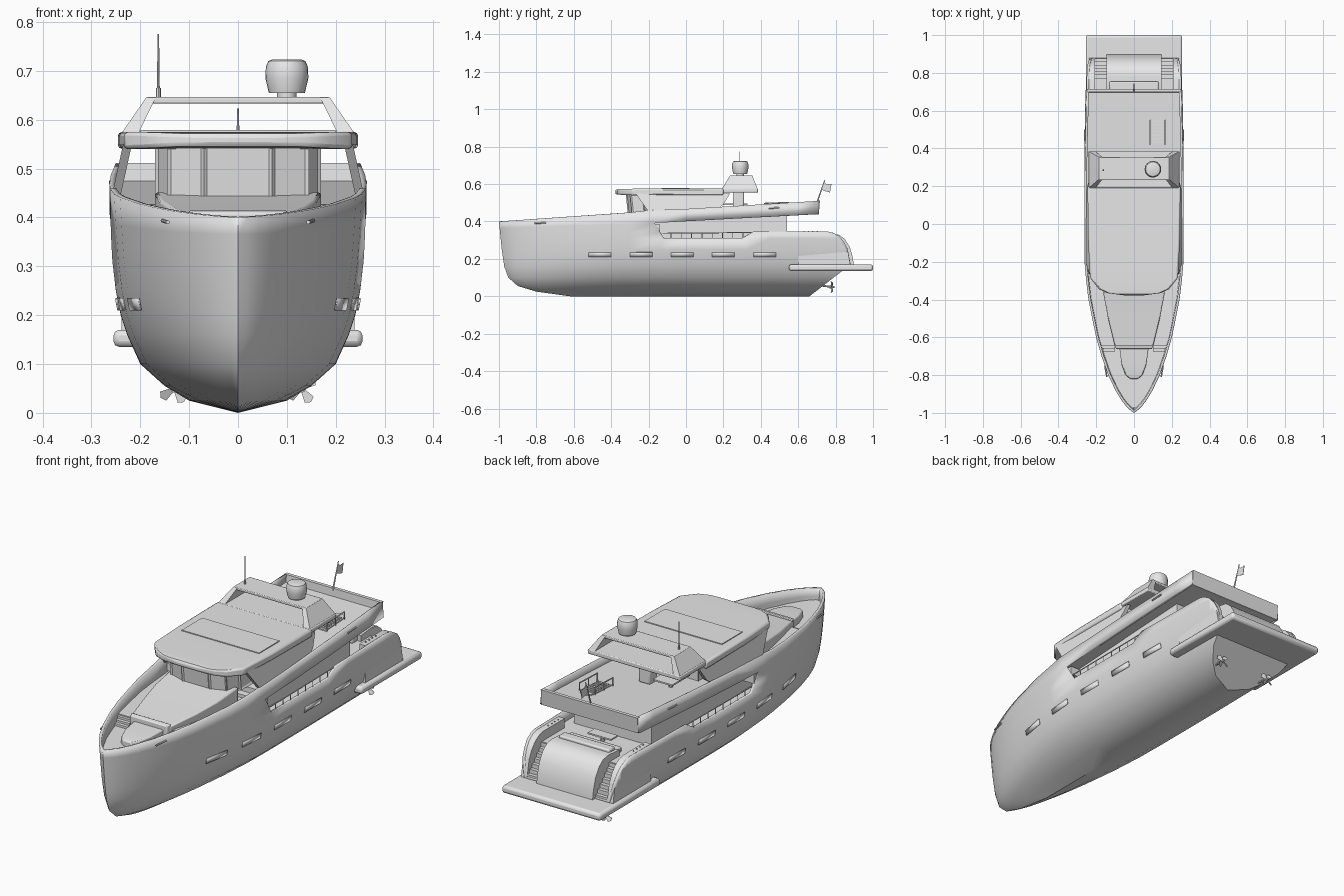
import bpy, bmesh, math
from mathutils import Vector

cube = bpy.data.objects.get("Cube")
if cube:
    bpy.data.objects.remove(cube)

grey = bpy.data.materials.new("light_grey")
grey.use_nodes = True
grey.diffuse_color = (0.8, 0.8, 0.8, 1)
grey.node_tree.nodes["Principled BSDF"].inputs["Base Color"].default_value = (0.8, 0.8, 0.8, 1)
parts = []


def add(name, bm, bevel=0.0, solid=0.0):
    bmesh.ops.remove_doubles(bm, verts=bm.verts, dist=1e-5)
    bmesh.ops.recalc_face_normals(bm, faces=bm.faces)
    me = bpy.data.meshes.new(name)
    bm.to_mesh(me)
    bm.free()
    me.materials.append(grey)
    ob = bpy.data.objects.new(name, me)
    bpy.context.collection.objects.link(ob)
    if solid:
        m = ob.modifiers.new("thickness", 'SOLIDIFY')
        m.thickness, m.offset = solid, -1
    if bevel:
        m = ob.modifiers.new("bevel", 'BEVEL')
        m.width, m.segments, m.limit_method = bevel, 2, 'ANGLE'
    parts.append(ob)
    return ob


def rings(name, loops, bevel=0.0):
    """Closed skin through equal-length vertex loops."""
    bm = bmesh.new()
    vs = [[bm.verts.new(p) for p in lp] for lp in loops]
    n = len(vs[0])
    for a, b in zip(vs, vs[1:]):
        for i in range(n):
            bm.faces.new((a[i], a[(i + 1) % n], b[(i + 1) % n], b[i]))
    bm.faces.new(vs[0])
    bm.faces.new(vs[-1])
    return add(name, bm, bevel)


def loft(name, sections, bevel=0.0):
    """Symmetric body from sections (y, half width, bottom, top)."""
    return rings(name, [[(-w, y, b), (w, y, b), (w, y, t), (-w, y, t)] for y, w, b, t in sections], bevel)


def rect(x0, x1, y0, y1, z):
    return [(x0, y0, z), (x1, y0, z), (x1, y1, z), (x0, y1, z)]


def box(name, x0, x1, y0, y1, z0, z1, bevel=0.0):
    return rings(name, [rect(x0, x1, y0, y1, z0), rect(x0, x1, y0, y1, z1)], bevel)


def rod(name, a, b, r=0.003, r2=None, n=8):
    a, b = Vector(a), Vector(b)
    bm = bmesh.new()
    mat = (b - a).to_track_quat('Z', 'Y').to_matrix().to_4x4()
    mat.translation = (a + b) / 2
    bmesh.ops.create_cone(bm, cap_ends=True, segments=n, radius1=r, radius2=r if r2 is None else r2,
                          depth=(b - a).length, matrix=mat)
    return add(name, bm)


def table(pts, x):
    if x <= pts[0][0]:
        return pts[0][1]
    for (a, u), (b, v) in zip(pts, pts[1:]):
        if x <= b:
            return u + (v - u) * (x - a) / (b - a)
    return pts[-1][1]


# Hull form rules
BEAM = [(0, 0), (.025, .1), (.055, .15), (.1, .2), (.16, .227), (.2, .24), (.25, .25), (.31, .257), (.45, .265), (.51, .258)]
STEM = [(0, -.62), (.025, -.8), (.055, -.9), (.1, -.95), (.16, -.972), (.25, -.985), (.4, -1)]
ENTRY = [(0, 0), (.02, .09), (.05, .19), (.118, .34), (.235, .52), (.35, .65), (.47, .76), (.7, .91), (.9, .985), (1, 1)]
STERN = [(.76, .345), (.79, .338), (.82, .32), (.845, .29), (.865, .25), (.88, .17)]


def half(y, z):
    u = (y - table(STEM, z)) / 0.85
    return table(BEAM, z) * table(ENTRY, u) * table([(.3, 1), (.88, .96)], y)


def band_low(y):
    return table([(-1, .365), (-.2, .39), (.71, .44)], y)


def sheer(y):
    return table([(-1, .4), (-.2, .455), (.71, .51)], y)


# Hull shell with side openings and swept stern wings
stations = [-1, -.985, -.965, -.93, -.88, -.8, -.7, -.6, -.5, -.4, -.3, -.14, 0, .15, .33,
            .45, .6, .71, .76, .79, .82, .845, .865, .88]
levels = [0, .025, .055, .1, .16, .2, .25, .31, .345]


def hull_point(Y, j, side):
    z = min(levels[j], table(STERN, Y)) if j < 9 else (band_low(Y) if j == 9 else sheer(Y))
    y = Y
    if Y < -.3:
        y = -.3 + (Y + .3) * (table(STEM, z) + .3) / -.7
    if Y > .6:
        y = .6 + (Y - .6) * (table([(0, .66), (.17, .88)], z) - .6) / .28
    if Y == -.14 and j > 6:
        y += (.345 - z) * .6
    if Y == .33 and j in (7, 8):
        y += (z - .328) * 1.7
    return (side * half(y, z), y, z)


bm = bmesh.new()
ends = []
for side in (-1, 1):
    grid = [[bm.verts.new(hull_point(Y, j, side)) for j in range(11)] for Y in stations]
    ends.append(grid[-1])
    for i, Y in enumerate(stations[:-1]):
        for j in range(10):
            if (j == 7 and -.14 <= Y < .33) or (j == 8 and Y >= -.14) or (j == 9 and Y >= .71):
                continue
            bm.faces.new((grid[i][j], grid[i + 1][j], grid[i + 1][j + 1], grid[i][j + 1]))
for j in range(8):
    bm.faces.new((ends[0][j], ends[0][j + 1], ends[1][j + 1], ends[1][j]))
bmesh.ops.delete(bm, geom=[v for v in bm.verts if not v.link_faces], context='VERTS')
add("hull", bm, solid=.012)


# Decks follow the hull form
def deck(name, y0, y1, top, thick, n=14):
    ys = [y0 + (y1 - y0) * i / n for i in range(n + 1)]
    loft(name, [(y, half(y, top(y)) - .007, top(y) - thick, top(y)) for y in ys])


deck("bow_deck", -.975, -.62, lambda y: .35, .02)
deck("side_deck", -.63, -.14, lambda y: .385, .04)
deck("main_deck", -.2, .77, lambda y: .3, .02)
deck("upper_deck", -.17, .705, lambda y: band_low(y) + .035, .035)
rings("upper_deck_stern", [rect(-.25, .25, .695, .71, .438), rect(-.25, .25, .7, .716, .511)])

# Main cabin and foredeck furniture
loft("main_cabin", [(-.2, .2, .28, .4), (.54, .2, .28, .445)])
loft("trunk_cabin", [(-.65, .1, .34, .405), (-.5, .137, .34, .42), (-.38, .16, .34, .435), (-.24, .17, .34, .452)], .006)
loft("bow_sunpad", [(-.82, .02, .34, .375), (-.8, .045, .34, .38), (-.74, .066, .34, .385), (-.65, .078, .34, .39)], .005)
loft("sunpad_backrest", [(-.662, .095, .34, .41), (-.64, .102, .34, .415)], .004)

# Wheelhouse with inset windows
plan = [(.07, -.322), (.145, -.3), (.17, -.23), (.17, .15)]
plan = plan + [(-x, y) for x, y in reversed(plan)]
house = rings("wheelhouse", [[(x, y + .012 * (y < 0), .43) for x, y in plan], [(x, y, .548) for x, y in plan]])
bm = bmesh.new()
bm.from_mesh(house.data)
panes = [f for f in bm.faces if abs(f.normal.z) < .5]
bmesh.ops.inset_individual(bm, faces=panes, thickness=.01, depth=-.005)
bm.to_mesh(house.data)
bm.free()

# Hardtop
loft("hardtop", [(-.378, .05, .546, .57), (-.366, .14, .545, .572), (-.345, .185, .542, .574), (-.285, .233, .54, .575),
                 (-.1, .242, .54, .575), (.2, .246, .54, .575)], .008)
box("sunroof_panel", -.2, .2, -.13, .02, .57, .579)
box("arch_base", -.24, .24, .19, .385, .555, .576, .004)
box("arch_top", -.188, .188, .235, .355, .633, .646, .003)
box("arch_post", -.03, .03, .25, .31, .45, .56, .008)

# Radar dome and aerial
profile = [(.02, .644), (.02, .655), (.037, .655), (.044, .685), (.043, .708), (.038, .72), (.03, .723)]
rings("radar_dome", [[(.1 + r * math.cos(k * math.pi / 12), .29 + r * math.sin(k * math.pi / 12), z)
                      for k in range(24)] for r, z in profile])
rod("aerial_base", (-.163, .285, .645), (-.163, .285, .665), .005)
rod("aerial", (-.163, .285, .66), (-.163, .285, .775), .003, .0015)

# Stern: platform, garage block, cockpit seat
box("swim_platform", -.255, .255, .55, 1, .135, .17, .012)
loft("garage_block", [(.7, .145, .2, .328), (.78, .145, .2, .335), (.82, .145, .19, .328), (.85, .145, .18, .305),
                      (.875, .145, .17, .265), (.89, .145, .16, .215), (.898, .145, .16, .165)])
box("cockpit_sofa", -.13, .13, .66, .7, .3, .325, .005)
box("sofa_backrest", -.13, .13, .71, .755, .3, .345, .006)
box("cockpit_table", -.06, .06, .59, .64, .325, .332)
rod("table_leg", (0, .615, .3), (0, .615, .33), .01)

for s, label in ((1, "left"), (-1, "right")):
    # Hardtop side wing and arch leg
    wing = [(-.19, .438), (.15, .455), (.2, .49), (.235, .55), (-.27, .55)]
    lean = lambda z: .257 - (z - .45) * .22
    rings(label + "_side_wing", [[(s * (lean(z) - t), y, z) for y, z in wing] for t in (0, .018)])
    rings(label + "_arch_leg", [rect(s * .205, s * .24, .19, .385, .57), rect(s * .168, s * .188, .235, .355, .645)])
    # Stern wing and boarding steps
    prof = [(.6, .16), (.6, .344)] + [(y - .001, z - .001) for y, z in STERN]
    rings(label + "_stern_wing", [[(s * x, y, z) for y, z in prof] for x in (.207, .238)])
    for k in range(7):
        box(f"{label}_stern_step_{k}", s * .14, s * .21, .75, .876 - k * .017, .15 + .019 * k, .187 + .0185 * k)
    # Bow steps and mooring cleats
    for k in range(3):
        box(f"{label}_bow_step_{k}", s * .1, s * (.165 + .007 * k), -.675 + .016 * k, -.61, .34, .36 + .01 * k)
    for y in (-.78, .47):
        z = sheer(y) - .025
        x = s * (half(y, z) + .001)
        rod(f"{label}_fairlead_{y}", (x, y - .03, z), (s * (half(y + .03, z) + .001), y + .03, z + .003), .004)
    for k in range(4):
        rod(f"{label}_cleat_{k}", (s * .22, .63 + k * .024, .336), (s * .22, .63 + k * .024, .348), .003)
    # Side deck rail
    rod(label + "_side_rail", (s * .251, -.125, .337), (s * .25, .35, .341), .0025)
    for k in range(8):
        y = -.08 + k * .055
        rod(f"{label}_stanchion_{k}", (s * .25, y, .3), (s * .25, y, .338), .002)
    # Hull windows as thin plates
    for k, y in enumerate((-.52, -.3, -.08, .14, .36)):
        bm = bmesh.new()
        bm.faces.new([bm.verts.new((s * (half(u, v) + .002), u, v))
                      for u, v in ((y, .21), (y + .12, .21), (y + .12, .235), (y, .235))])
        add(f"{label}_hull_window_{k}", bm, solid=.003)
    # Propellers
    c = Vector((s * .13, .78, .05))
    rod(label + "_shaft", (s * .12, .66, .065), c, .005)
    rod(label + "_propeller_hub", c - Vector((0, .012, 0)), c + Vector((0, .015, 0)), .009, .004)
    for k in range(4):
        a = k * math.pi / 2 + .6
        d, p = Vector((math.cos(a), 0, math.sin(a))), Vector((-math.sin(a), .5, math.cos(a)))
        rings(f"{label}_blade_{k}", [[c + d * r + p * w + Vector((0, t, 0)) for r, w in
                                      ((.004, -.004), (.028, -.011), (.034, 0), (.028, .011), (.004, .004))]
                                     for t in (-.001, .001)])

# Upper deck stairwell and guard rail
edge = [(.09, .42), (.16, .42), (.16, .545)] + [
    (.125 + .035 * math.cos(a * math.pi / 6), .545 + .035 * math.sin(a * math.pi / 6)) for a in range(1, 6)] + [(.09, .545)]
rings("stair_hatch", [[(x, y, band_low(y) + h) for x, y in edge] for h in (.03, .04)])
for k in range(7):
    y = .43 + k * .018
    box(f"stair_tread_{k}", .096, .154, y, y + .01, band_low(y) + .035, band_low(y) + .044)
for x in (.085, .165):
    rod(f"hatch_rail_{x}", (x, .42, .497), (x, .55, .502))
    for y in (.42, .485, .55):
        rod(f"hatch_post_{x}_{y}", (x, y, .45), (x, y, .5), .0025)
box("fly_table", -.16, -.06, .2, .33, .488, .495)
rod("fly_table_leg", (-.11, .27, .44), (-.11, .27, .49), .01)

# Ensign staff and flag
rod("ensign_staff", (0, .7, .5), (0, .742, .622), .004, .002)
rings("ensign", [[(x, y, z) for y, z in ((.738, .61), (.755, .597), (.778, .6), (.77, .555), (.75, .56), (.724, .57))]
                 for x in (-.001, .001)])

# Smooth curved parts, keep sharp edges
bpy.ops.object.select_all(action='DESELECT')
for ob in parts:
    ob.select_set(True)
bpy.context.view_layer.objects.active = parts[0]
bpy.ops.object.shade_smooth_by_angle(angle=math.radians(30))
